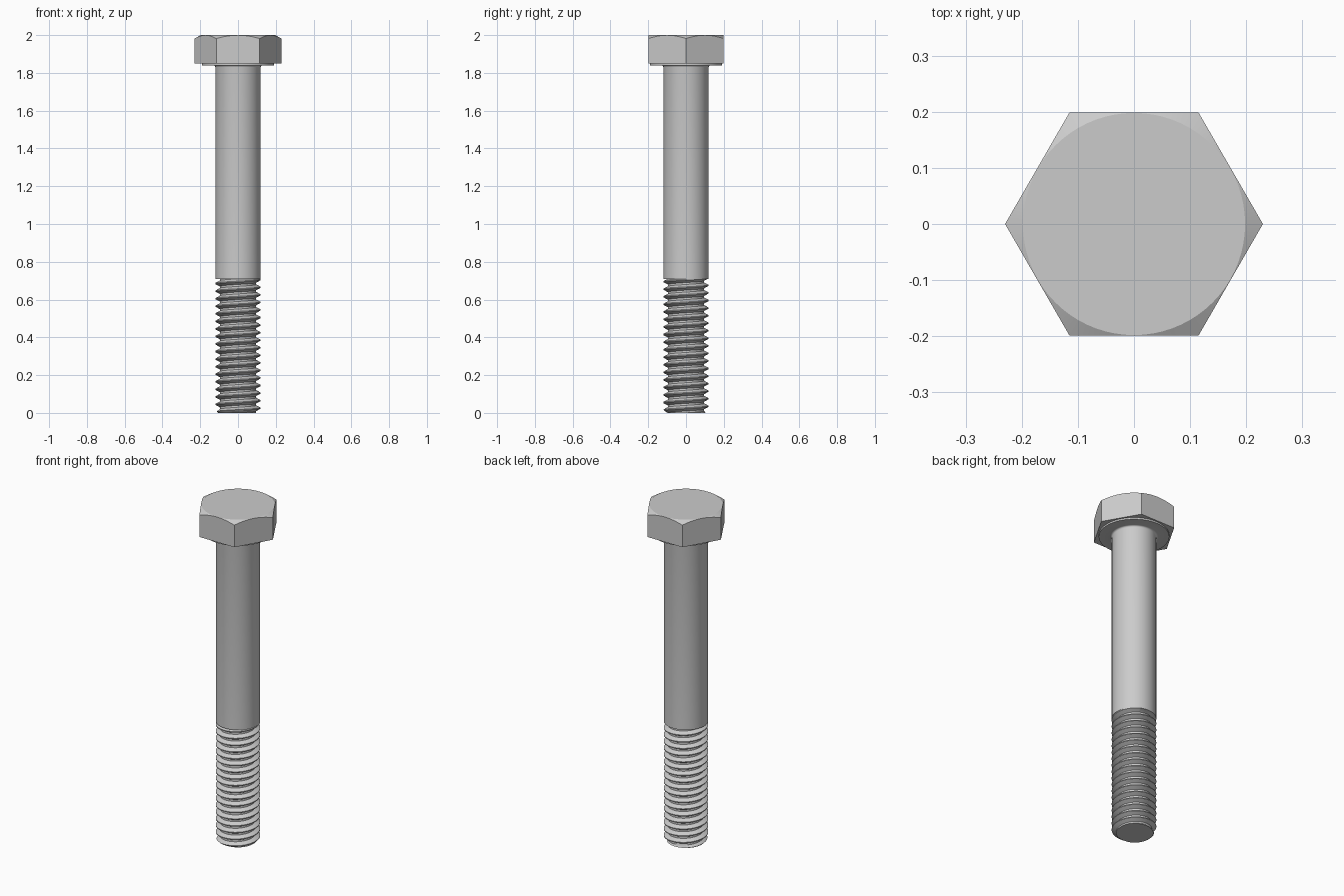
import bpy, bmesh
from math import sin, cos, pi, radians, tan

if "Cube" in bpy.data.objects:
    bpy.data.objects.remove(bpy.data.objects["Cube"])


def finish(name, bm, angle):
    bmesh.ops.remove_doubles(bm, verts=bm.verts, dist=1e-5)
    bmesh.ops.dissolve_degenerate(bm, edges=bm.edges, dist=1e-6)
    rims = [e for e in bm.edges if e.is_boundary]
    bmesh.ops.holes_fill(bm, edges=rims, sides=0)
    bmesh.ops.recalc_face_normals(bm, faces=bm.faces)
    mesh = bpy.data.meshes.new(name)
    bm.to_mesh(mesh)
    bm.free()
    ob = bpy.data.objects.new(name, mesh)
    bpy.context.collection.objects.link(ob)
    bpy.ops.object.select_all(action='DESELECT')
    ob.select_set(True)
    bpy.context.view_layer.objects.active = ob
    bpy.ops.object.shade_smooth_by_angle(angle=radians(angle))


def loft(column, n):
    """Skin columns of (radius, z) points placed around the z axis."""
    bm = bmesh.new()
    cols = []
    for j in range(n + 1):
        t = 2 * pi * j / n
        cols.append([bm.verts.new((r * cos(t), r * sin(t), z)) for r, z in column(t)])
    for a, b in zip(cols, cols[1:]):
        for i in range(len(a) - 1):
            bm.faces.new((a[i], b[i], b[i + 1], a[i + 1]))
    return bm


# Shank: helical thread, plain shaft, fillet and washer face
PITCH, THREAD_TOP = 0.04, 0.71
MAJOR, MINOR = 0.12, 0.0965
BREAKS = (0.0, 0.25, 0.5625, 0.6875)


def thread_radius(z, t):
    f = (z / PITCH - t / (2 * pi)) % 1.0
    if f < 0.25:
        h = 0
    elif f < 0.5625:
        h = (f - 0.25) / 0.3125
    elif f < 0.6875:
        h = 1
    else:
        h = (1 - f) / 0.3125
    return min(MINOR + (MAJOR - MINOR) * h, 0.104 + z)


def shank_column(t):
    pts = []
    for k in range(-2, 20):
        for b in BREAKS:
            z = min(max(PITCH * (k + b + t / (2 * pi)), 0), THREAD_TOP)
            pts.append((thread_radius(z, t), z))
    pts += [(MAJOR, THREAD_TOP), (MAJOR, 1.83)]
    for i in range(1, 5):
        a = i * pi / 8
        pts.append((MAJOR + 0.01 * (1 - cos(a)), 1.83 + 0.01 * sin(a)))
    return pts + [(0.19, 1.84), (0.19, 1.852)]


finish("threaded_shank", loft(shank_column, 72), 35)

# Hexagonal head with a conical chamfer on top
APOTHEM, RIM = 0.199, 0.198


def head_column(t):
    r = APOTHEM / cos((t % (pi / 3)) - pi / 6)
    return [(r, 1.85), (r, 2 - (r - RIM) * tan(pi / 6)), (RIM, 2)]


finish("hex_head", loft(head_column, 72), 20)
